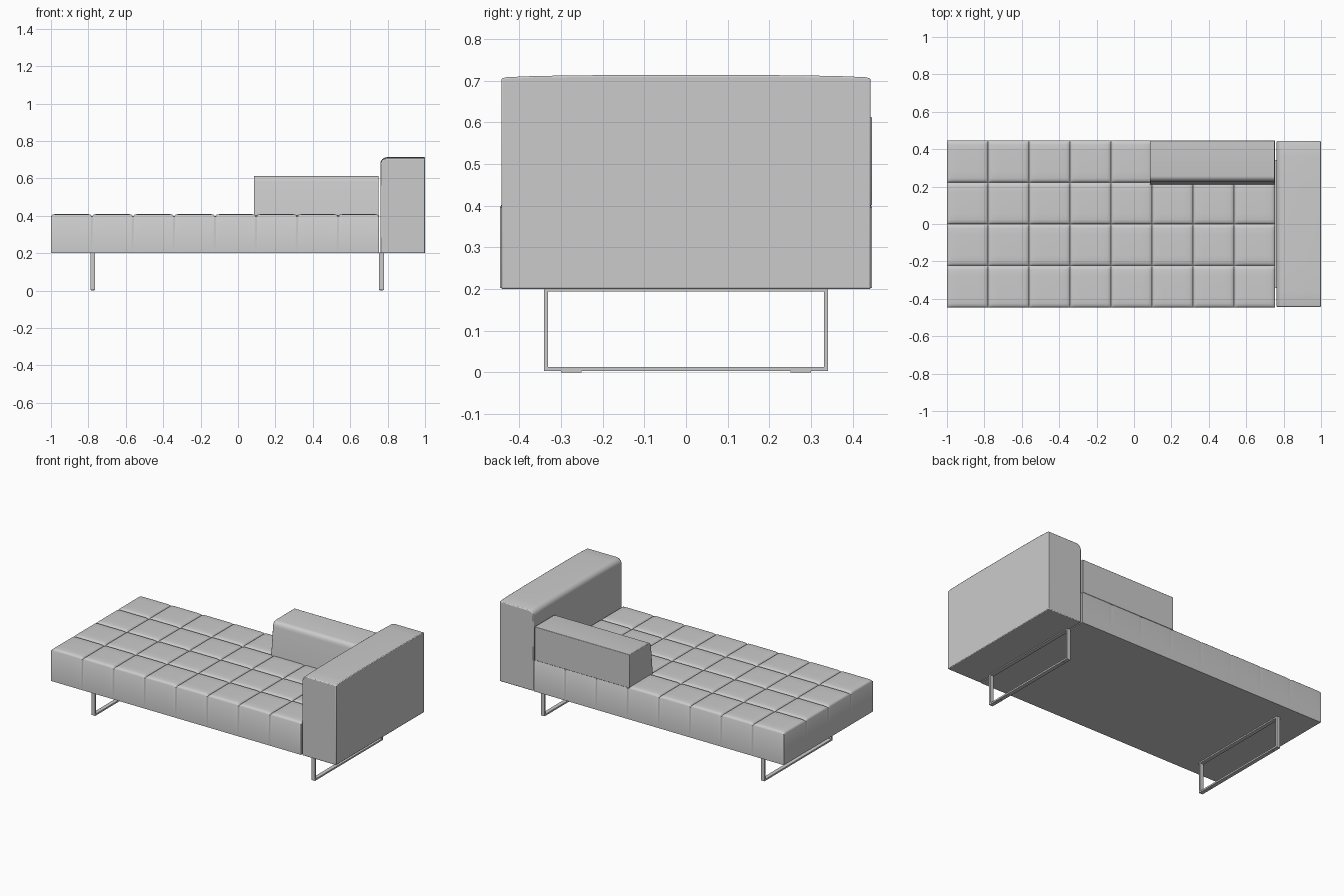
import bpy, bmesh, math

cube = bpy.data.objects.get("Cube")
if cube:
    bpy.data.objects.remove(cube, do_unlink=True)

grey = bpy.data.materials.new("warm grey")
grey.use_nodes = True
grey.diffuse_color = (0.6, 0.6, 0.6, 1)
grey.node_tree.nodes["Principled BSDF"].inputs["Base Color"].default_value = (0.6, 0.6, 0.6, 1)


def finish(name, bm, bevel=0.0, smooth=True):
    """Turn a bmesh into a named, coloured object."""
    bmesh.ops.recalc_face_normals(bm, faces=bm.faces)
    mesh = bpy.data.meshes.new(name)
    bm.to_mesh(mesh)
    bm.free()
    mesh.materials.append(grey)
    ob = bpy.data.objects.new(name, mesh)
    bpy.context.collection.objects.link(ob)
    if bevel:
        mod = ob.modifiers.new("soft edges", "BEVEL")
        mod.width, mod.segments = bevel, 2
        mod.limit_method, mod.angle_limit = "ANGLE", math.radians(50)
    if smooth:
        bpy.ops.object.select_all(action="DESELECT")
        ob.select_set(True)
        bpy.context.view_layer.objects.active = ob
        bpy.ops.object.shade_smooth_by_angle(angle=math.radians(35))
    return ob


def loft(name, rings, bevel=0.0):
    """Skin a row of matching closed rings and cap both ends."""
    bm = bmesh.new()
    rows = [[bm.verts.new(p) for p in ring] for ring in rings]
    n = len(rows[0])
    for a, b in zip(rows, rows[1:]):
        for i in range(n):
            j = (i + 1) % n
            bm.faces.new((a[i], a[j], b[j], b[i]))
    bm.faces.new(rows[0])
    bm.faces.new(rows[-1])
    return finish(name, bm, bevel)


def add_box(bm, x0, x1, y0, y1, z0, z1):
    verts = bmesh.ops.create_cube(bm, size=1)["verts"]
    for v in verts:
        v.co.x = x1 if v.co.x > 0 else x0
        v.co.y = y1 if v.co.y > 0 else y0
        v.co.z = z1 if v.co.z > 0 else z0


# Tufted mattress: a padded grid on top, pulled down into a box
X0, X1, HALF = -1.0, 0.755, 0.446
COLS, ROWS = 8, 4
BASE, TOP, SEAM = 0.202, 0.41, 0.012
steps = [-1, -0.97, -0.92, -0.8, -0.5, 0.5, 0.8, 0.92, 0.97]


def lines(start, end, cells):
    size = (end - start) / cells
    out = [(start + size * (c + (s + 1) / 2), abs(s)) for c in range(cells) for s in steps]
    return out + [(end, 1)]


def pad(a, b):
    return TOP - SEAM * (1 - (1 - a ** 20) * (1 - b ** 20)) - 0.002 * max(a, b) ** 2


bm = bmesh.new()
grid = [[bm.verts.new((x, y, pad(a, b))) for y, b in lines(-HALF, HALF, ROWS)]
        for x, a in lines(X0, X1, COLS)]
for left, right in zip(grid, grid[1:]):
    for j in range(len(left) - 1):
        bm.faces.new((left[j], right[j], right[j + 1], left[j + 1]))
rim = [e for e in bm.edges if e.is_boundary]
walls = bmesh.ops.extrude_edge_only(bm, edges=rim)["geom"]
for v in walls:
    if isinstance(v, bmesh.types.BMVert):
        v.co.z = BASE
bmesh.ops.holes_fill(bm, edges=[e for e in bm.edges if e.is_boundary], sides=0)
finish("tufted_mattress", bm)

# Tall end rest: rounded on its inner top corner, softly crowned along its length
R = 0.035
stations = [(-0.443, 0.705), (-0.43, 0.708), (-0.36, 0.711), (-0.2, 0.713),
            (0.2, 0.713), (0.36, 0.711), (0.43, 0.708), (0.443, 0.705)]
rings = []
for y, top in stations:
    arc = [(0.761 + R - R * math.cos(t * math.pi / 12), y, top - R + R * math.sin(t * math.pi / 12))
           for t in range(7)]
    rings.append([(1.0, y, 0.2), (0.761, y, 0.2)] + arc + [(1.0, y, top)])
loft("end_rest", rings, 0.004)

# Back cushion with a leaning, rounded front
section = [(0.446, 0.4), (0.446, 0.613), (0.256, 0.613), (0.246, 0.611), (0.237, 0.605),
           (0.231, 0.596), (0.228, 0.582), (0.21, 0.4)]
loft("back_cushion", [[(x, y, z) for y, z in section] for x in (0.085, 0.752)], 0.003)

# Sled legs: flat-bar frames with small floor pads
for name, x in (("right_sled_leg", -0.777), ("left_sled_leg", 0.767)):
    a, b = x - 0.0125, x + 0.0125
    bm = bmesh.new()
    for s in (-1, 1):
        ends = sorted((s * 0.331, s * 0.341))
        add_box(bm, a, b, *ends, 0.003, 0.204)
        pads = sorted((s * 0.25, s * 0.3))
        add_box(bm, a + 0.003, b - 0.003, *pads, 0, 0.004)
    add_box(bm, a, b, -0.331, 0.331, 0.003, 0.013)
    add_box(bm, a, b, -0.331, 0.331, 0.194, 0.204)
    finish(name, bm, smooth=False)
